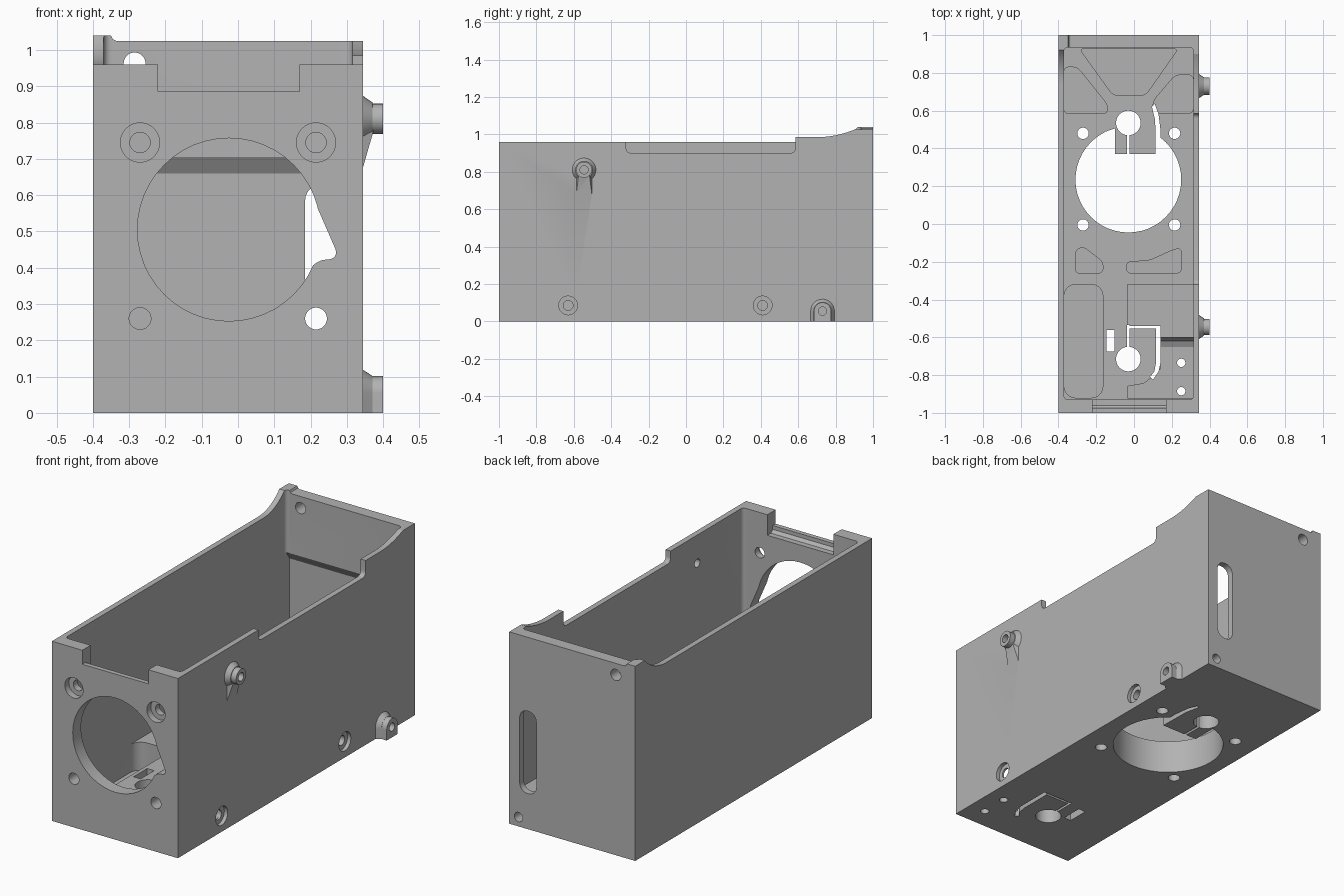
import bpy, bmesh, math
from mathutils import Vector

if "Cube" in bpy.data.objects:
    bpy.data.objects.remove(bpy.data.objects["Cube"], do_unlink=True)

grey = bpy.data.materials.new("machined grey")
GREY = (0.45, 0.45, 0.45, 1)
grey.diffuse_color = GREY
grey.use_nodes = True
grey.node_tree.nodes["Principled BSDF"].inputs["Base Color"].default_value = GREY

PLACE = {"x": lambda a, b, d: (d, a, b),
         "y": lambda a, b, d: (a, d, b),
         "z": lambda a, b, d: (a, b, d)}


def finish(name, bm):
    bmesh.ops.recalc_face_normals(bm, faces=bm.faces)
    mesh = bpy.data.meshes.new(name)
    bm.to_mesh(mesh)
    bm.free()
    mesh.materials.append(grey)
    obj = bpy.data.objects.new(name, mesh)
    bpy.context.collection.objects.link(obj)
    return obj


def prism(name, axis, pts, lo, hi, r=0):
    """Extrude an outline along an axis, optionally rounding its corners."""
    bm = bmesh.new()
    face = bm.faces.new([bm.verts.new(PLACE[axis](a, b, lo)) for a, b in pts])
    if r:
        bmesh.ops.bevel(bm, geom=bm.verts[:], offset=r, segments=6,
                        affect="VERTICES", profile=0.5, clamp_overlap=True)
    bm.faces.ensure_lookup_table()
    ext = bmesh.ops.extrude_face_region(bm, geom=bm.faces[:])
    verts = [v for v in ext["geom"] if isinstance(v, bmesh.types.BMVert)]
    bmesh.ops.translate(bm, verts=verts, vec=Vector(PLACE[axis](0, 0, hi - lo)))
    return finish(name, bm)


def rect(a0, a1, b0, b1):
    return [(a0, b0), (a1, b0), (a1, b1), (a0, b1)]


def arc(a, b, r, start=0, end=360, n=48):
    steps = n if end - start >= 360 else n + 1
    return [(a + r * math.cos(math.radians(start + (end - start) * i / n)),
             b + r * math.sin(math.radians(start + (end - start) * i / n)))
            for i in range(steps)]


def loft(name, lower, upper, x0, x1):
    """Tapered solid between two outlines with matching points, along x."""
    bm = bmesh.new()
    a, b = [[bm.verts.new((x, y, z)) for y, z in pts]
            for pts, x in ((lower, x0), (upper, x1))]
    bm.faces.new(a)
    bm.faces.new(b)
    for i in range(len(a)):
        j = (i + 1) % len(a)
        bm.faces.new((a[i], a[j], b[j], b[i]))
    return finish(name, bm)


def boolean(target, other, op):
    mod = target.modifiers.new("bool", "BOOLEAN")
    mod.operation, mod.solver, mod.object = op, "EXACT", other
    bpy.context.view_layer.objects.active = target
    bpy.ops.object.modifier_apply(modifier=mod.name)
    bpy.data.objects.remove(other, do_unlink=True)


def cut(axis, pts, lo, hi, r=0):
    boolean(body, prism("cutter", axis, pts, lo, hi, r), "DIFFERENCE")


def drill(axis, a, b, r, lo, hi):
    cut(axis, arc(a, b, r), lo, hi)


L, R, FLOOR, THIN = -0.4, 0.345, 0.18, 0.03
IL, IR = -0.37, 0.315
body = prism("housing", "z", rect(L, R, -1, 1), 0, 1.04)

# Stepped and swept top edges of the side walls and back wall
cut("x", [(-1.1, 0.96)] + arc(0.74, 1.2025, 0.2425, 270, 318, 10)
    + [(0.915, 1.1), (-1.1, 1.1)], -0.5, 0)
cut("x", [(-1.1, 0.96), (0.585, 0.96), (0.585, 0.985)]
    + arc(0.7, 1.505, 0.52, 270, 292.6, 10) + [(0.9, 1.1), (-1.1, 1.1)], 0, 0.5)
cut("y", [(0.5, 1.025), (-0.335, 1.025), (-0.345, 1.03), (-0.35, 1.04),
          (-0.35, 1.1), (0.5, 1.1)], 0.8, 1.1)

# Main cavity and the undercut low on the back wall
cut("z", rect(IL, IR, -0.93, 0.935), FLOOR, 1.2, 0.02)
cut("x", [(0.85, FLOOR), (0.965, FLOOR), (0.965, 0.66), (0.935, 0.705),
          (0.85, 0.705)], IL, IR)

# Side wall relief, front wall notch and its groove
cut("x", rect(-0.32, 0.585, 0.9, 1.2), 0.3, 0.4, 0.025)
cut("y", rect(-0.22, 0.17, 0.885, 1.2), -1.1, -0.9)
cut("x", [(-0.975, 0.9), (-0.975, 0.865), (-0.96, 0.85), (-0.9, 0.85),
          (-0.9, 0.9)], -0.22, 0.17)

# Weight-saving pockets in the floor
pockets = [
    ([(IL, -0.92), (-0.165, -0.92), (-0.165, -0.32), (IL, -0.32)], 0.06),
    ([(-0.31, -0.26), (-0.165, -0.26), (-0.165, -0.2), (-0.27, -0.12), (-0.31, -0.14)], 0.025),
    ([(-0.04, -0.26), (0.25, -0.26), (0.25, -0.125), (0.2, -0.14), (0.08, -0.195), (-0.04, -0.2)], 0.025),
    ([(IL, 0.585), (-0.14, 0.585), (-0.14, 0.63), (-0.3, 0.83), (IL, 0.83)], 0.03),
    ([(0.1, 0.585), (IR, 0.585), (IR, 0.79), (0.22, 0.79), (0.1, 0.65)], 0.03),
    ([(-0.29, 0.93), (0.235, 0.93), (0.06, 0.68), (-0.11, 0.68)], 0.03),
]
for pts, r in pockets:
    cut("z", pts, THIN, 0.3, r)
cut("x", [(-0.92, THIN), (-0.65, THIN), (-0.62, 0.045), (-0.6, 0.1),
          (-0.32, 0.1), (-0.32, 0.3), (-0.92, 0.3)], 0.14, IR)
cut("z", rect(-0.035, 0.15, -0.54, -0.32), 0.1, 0.3)
cut("z", [(-0.035, -0.92), (0.15, -0.92), (0.15, -0.76), (0.1, -0.81),
          (0.05, -0.845), (-0.035, -0.86)], THIN, 0.3)

# Large floor opening with a clamp tongue reaching into it
drill("z", -0.03, 0.235, 0.28, -0.1, 0.3)
boolean(body, prism("clamp_tongue", "z", rect(-0.1, 0.115, 0.37, 0.54), 0, FLOOR), "UNION")
cut("z", rect(-0.155, -0.1, 0.4, 0.49), -0.1, 0.3)
cut("z", [(0.115, 0.4), (0.14, 0.4), (0.14, 0.5), (0.13, 0.58), (0.11, 0.635),
          (0.095, 0.62), (0.112, 0.55)], -0.1, 0.3)
# Clamp slits and bores
for y, slit in ((0.535, (0.36, 0.53)), (-0.715, (-0.7, -0.535))):
    drill("z", -0.03, y, 0.065, -0.1, 0.3)
    cut("z", rect(-0.037, -0.024, *slit), -0.1, 0.3)
cut("z", [(-0.037, -0.54), (-0.037, -0.553), (0.117, -0.553), (0.117, -0.73),
          (0.108, -0.78), (0.085, -0.81), (0.1, -0.825), (0.13, -0.78),
          (0.141, -0.73), (0.141, -0.54)], -0.1, 0.3)
cut("z", rect(-0.145, -0.103, -0.675, -0.56), -0.1, 0.3)

# Floor screw holes
for x in (-0.27, 0.215):
    for y in (-0.005, 0.48):
        drill("z", x, y, 0.03, -0.1, 0.3)
for y in (-0.735, -0.885):
    drill("z", 0.25, y, 0.022, -0.1, 0.3)

# Front motor opening with its pointed extension and screw holes
drill("y", -0.025, 0.505, 0.252, -1.1, -0.85)
cut("y", [(0, 0.62), (0.195, 0.62), (0.28, 0.425), (0.21, 0.42), (0.18, 0.36),
          (0, 0.36)], -1.1, -0.85, 0.03)
for x in (-0.27, 0.215):
    drill("y", x, 0.26, 0.03, -1.1, -0.85)
    drill("y", x, 0.745, 0.028, -1.1, -0.85)
    drill("y", x, 0.745, 0.054, -1.1, -0.965)

# Back wall slot and holes
cut("y", rect(0.185, 0.283, 0.19, 0.63), 0.9, 1.1, 0.045)
drill("y", -0.285, 0.963, 0.03, 0.9, 1.1)
drill("y", 0.29, 0.05, 0.025, 0.9, 1.1)

# Counterbored side holes
for y in (-0.63, 0.41):
    drill("x", y, 0.085, 0.05, 0.325, 0.5)
    drill("x", y, 0.085, 0.026, 0.13, 0.5)


# Side lugs: flared base, round boss and a tail below
def arch(y, z, r, foot):
    return [(y + r, foot)] + arc(y, z, r, 0, 180, 24) + [(y - r, foot)]


uy, uz = -0.545, 0.81
ly, lz = 0.73, 0.055
lugs = [
    loft("upper_flare", arc(uy, uz, 0.07), arc(uy, uz, 0.046), 0.335, 0.37),
    prism("upper_boss", "x", arc(uy, uz, 0.042), 0.34, 0.4),
    loft("upper_tail", rect(uy - 0.042, uy + 0.042, 0.675, 0.81),
         rect(uy - 0.03, uy + 0.03, 0.772, 0.81), 0.344, 0.372),
    loft("lower_flare", arch(ly, lz, 0.07, 0), arch(ly, lz, 0.047, 0), 0.335, 0.37),
    prism("lower_boss", "x", arch(ly, lz, 0.046, 0), 0.34, 0.4),
]
for lug in lugs:
    boolean(body, lug, "UNION")
drill("x", uy, uz, 0.022, 0.25, 0.5)
drill("x", ly, lz, 0.022, 0.33, 0.5)

# Smooth curved faces, keep machined edges crisp
bpy.context.view_layer.objects.active = body
body.select_set(True)
bpy.ops.object.shade_smooth_by_angle(angle=math.radians(25))
